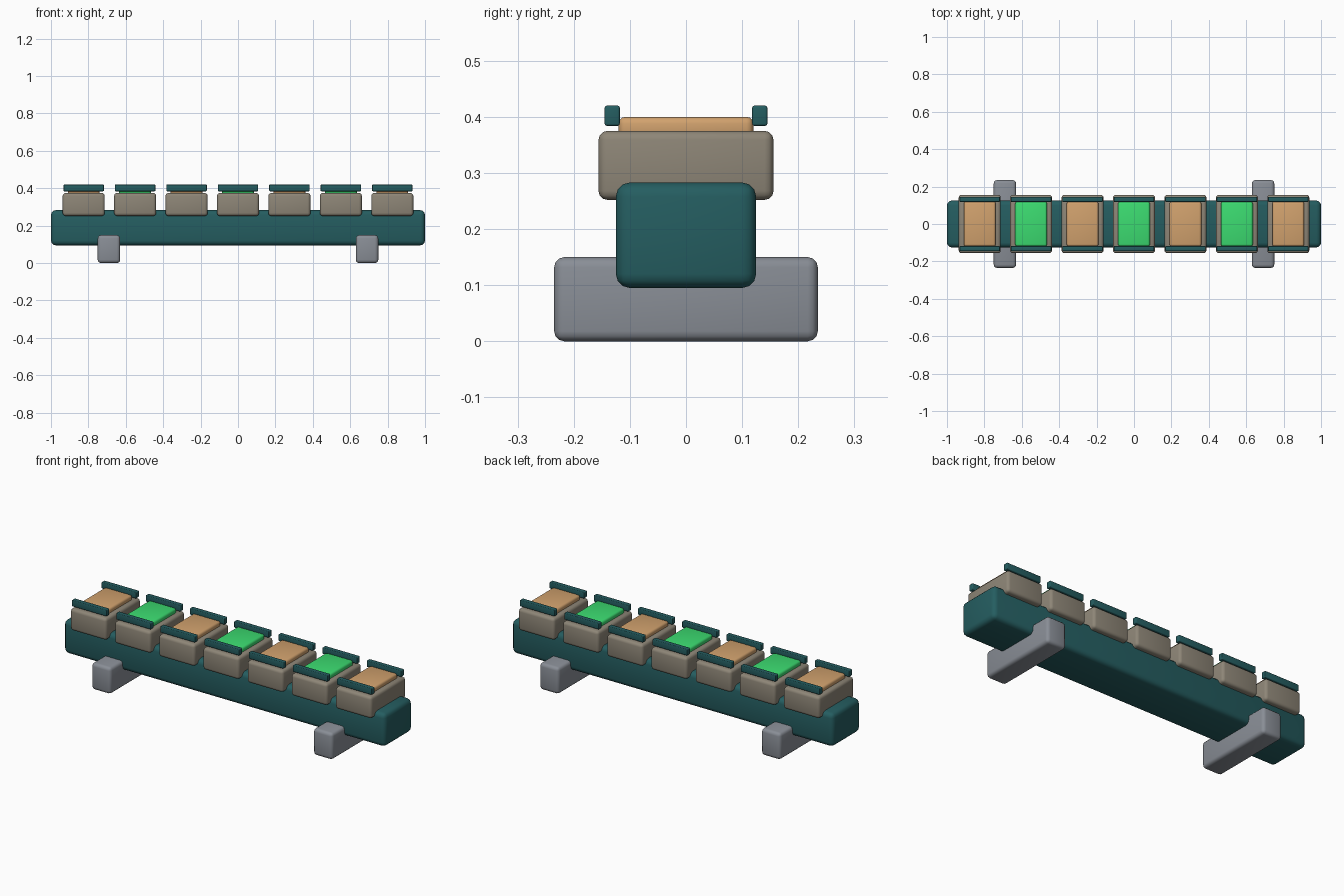
import bpy, math

if "Cube" in bpy.data.objects:
    bpy.data.objects.remove(bpy.data.objects["Cube"])


def material(name, rgb):
    m = bpy.data.materials.new(name)
    m.diffuse_color = (*rgb, 1)
    m.use_nodes = True
    m.node_tree.nodes["Principled BSDF"].inputs["Base Color"].default_value = m.diffuse_color
    return m


teal = material("dark teal", (0.018, 0.110, 0.118))
taupe = material("taupe", (0.270, 0.238, 0.185))
grey = material("grey", (0.250, 0.270, 0.305))
tan = material("tan", (0.640, 0.360, 0.155))
green = material("bright green", (0.045, 0.720, 0.165))


def box(name, x, y, z, mat, bevel):
    """Rounded box from (min, max) ranges on each axis."""
    bpy.ops.mesh.primitive_cube_add(
        size=1, location=[(a + b) / 2 for a, b in (x, y, z)])
    o = bpy.context.object
    o.name = name
    o.scale = [b - a for a, b in (x, y, z)]
    bpy.ops.object.transform_apply(location=False, rotation=False, scale=True)
    o.data.materials.append(mat)
    mod = o.modifiers.new("rounding", 'BEVEL')
    mod.width = bevel
    mod.segments = 3
    bpy.ops.object.modifier_apply(modifier=mod.name)
    bpy.ops.object.shade_smooth_by_angle(angle=math.radians(35))
    return o


# long beam
box("beam", (-1, 1), (-0.125, 0.125), (0.095, 0.283), teal, 0.025)

# cross feet
for side in (-1, 1):
    c = side * 0.69
    box("foot", (c - 0.06, c + 0.06), (-0.235, 0.235), (0, 0.15), grey, 0.018)

# seven blocks, each with a coloured pad and two side rails
for i in range(7):
    c = (i - 3) * 0.275
    box("block", (c - 0.1125, c + 0.1125), (-0.156, 0.156), (0.252, 0.375), taupe, 0.016)
    box("pad", (c - 0.085, c + 0.085), (-0.12, 0.12), (0.36, 0.40),
        green if i % 2 else tan, 0.012)
    for side in (-1, 1):
        y = side * 0.1315
        box("rail", (c - 0.108, c + 0.108), (y - 0.0135, y + 0.0135),
            (0.384, 0.42), teal, 0.004)
